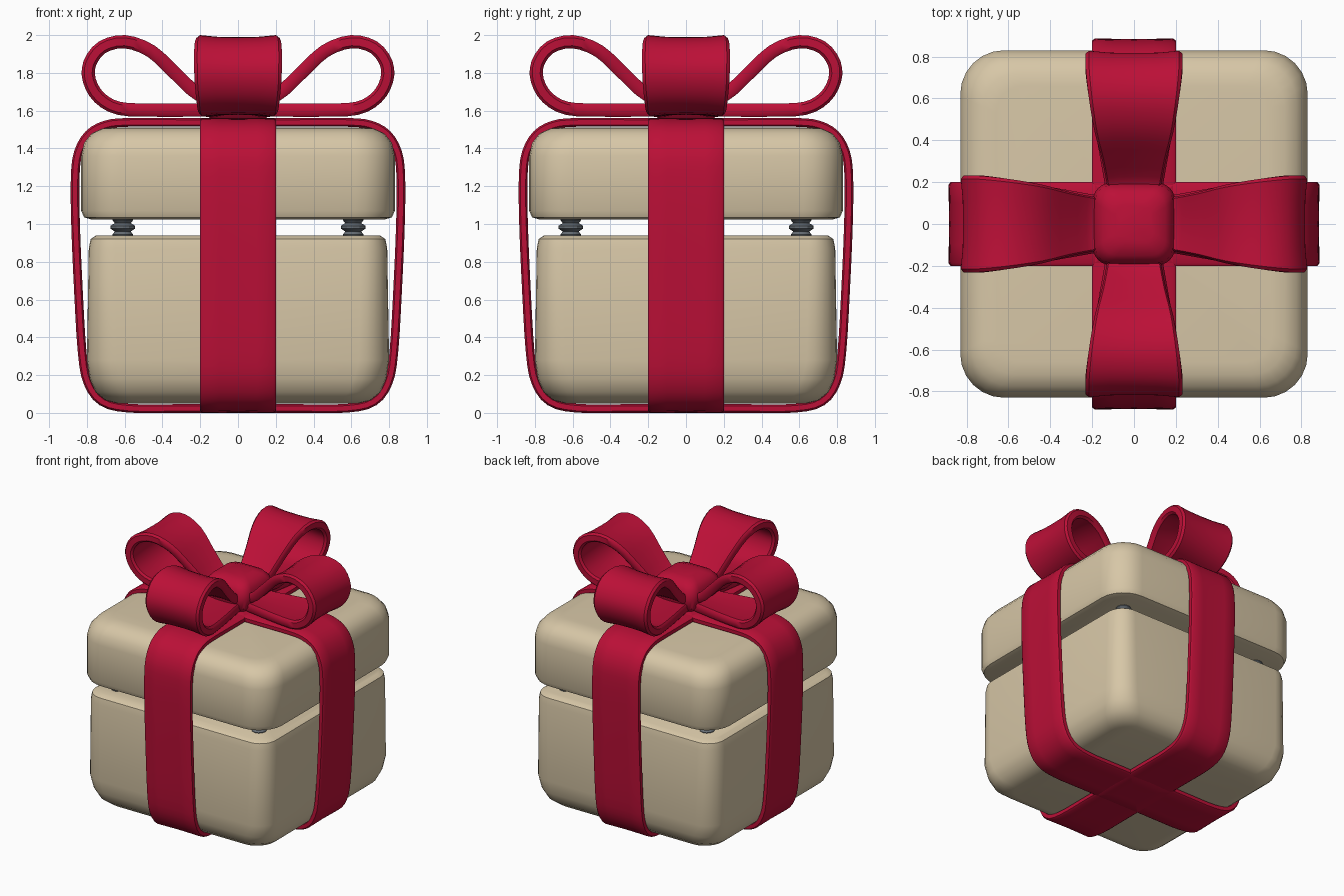
import bpy, bmesh, math
from mathutils import Vector

if "Cube" in bpy.data.objects:
    bpy.data.objects.remove(bpy.data.objects["Cube"], do_unlink=True)


def material(name, rgb):
    m = bpy.data.materials.new(name)
    m.use_nodes = True
    m.diffuse_color = (*rgb, 1)
    bsdf = m.node_tree.nodes["Principled BSDF"]
    bsdf.inputs["Base Color"].default_value = (*rgb, 1)
    bsdf.inputs["Roughness"].default_value = 0.6
    return m


TAN = material("tan card", (0.68, 0.57, 0.385))
RED = material("crimson ribbon", (0.50, 0.005, 0.038))
GREY = material("grey metal", (0.13, 0.15, 0.17))


def loft(name, rings, mat, angle=40, close=False, turn=0, place=(0, 0, 0)):
    """Skin a list of equal-length point rings; cap the ends unless closed."""
    bm = bmesh.new()
    loops = [[bm.verts.new(p) for p in ring] for ring in rings]
    pairs = list(zip(loops, loops[1:]))
    if close:
        pairs.append((loops[-1], loops[0]))
    else:
        bm.faces.new(loops[0])
        bm.faces.new(loops[-1])
    n = len(loops[0])
    for a, b in pairs:
        for i in range(n):
            j = (i + 1) % n
            bm.faces.new((a[i], a[j], b[j], b[i]))
    bmesh.ops.recalc_face_normals(bm, faces=bm.faces)
    mesh = bpy.data.meshes.new(name)
    bm.to_mesh(mesh)
    bm.free()
    mesh.materials.append(mat)
    ob = bpy.data.objects.new(name, mesh)
    ob.rotation_euler.z = turn
    ob.location = place
    bpy.context.collection.objects.link(ob)
    bpy.ops.object.select_all(action='DESELECT')
    ob.select_set(True)
    bpy.context.view_layer.objects.active = ob
    bpy.ops.object.shade_smooth_by_angle(angle=math.radians(angle))
    return ob


def rounded_square(half, radius, z, steps=6):
    pts = []
    for q in range(4):
        mid = math.pi / 2 * q + math.pi / 4
        centre = Vector((math.cos(mid), math.sin(mid))) * (half - radius) * math.sqrt(2)
        for s in range(steps + 1):
            a = math.pi / 2 * (q + s / steps)
            pts.append((centre.x + radius * math.cos(a),
                        centre.y + radius * math.sin(a), z))
    return pts


def rounded_box(name, profile, mat, place=(0, 0, 0)):
    return loft(name, [rounded_square(h, r, z) for h, r, z in profile], mat, place=place)


def smooth_path(points, closed, steps=3):
    """Catmull-Rom curve through (distance, height, half width) points."""
    pts = [Vector(p) for p in points]
    n = len(pts)
    get = (lambda i: pts[i % n]) if closed else (lambda i: pts[max(0, min(n - 1, i))])
    out = []
    for i in range(n if closed else n - 1):
        a, b, c, d = (get(i + k) for k in (-1, 0, 1, 2))
        for s in range(steps):
            t = s / steps
            out.append(0.5 * (2 * b + (c - a) * t + (2 * a - 5 * b + 4 * c - d) * t ** 2
                              + (3 * b - a - 3 * c + d) * t ** 3))
    return out if closed else out + [pts[-1]]


def band(name, points, thick, dish, closed, turn):
    """Sweep a ribbon cross-section, thinned by dish in the middle, along a path."""
    mid = 0.5 - dish
    half = [(1, -0.3), (1, 0.3), (0.93, 0.5), (0.5, mid + 0.03), (0, mid),
            (-0.5, mid + 0.03), (-0.93, 0.5)]
    section = half[1:] + [(-1, 0.3)] + [(-u, -v) for u, v in half[1:]] + [(1, -0.3)]
    path = smooth_path(points, closed)
    n = len(path)
    rings = []
    for i, p in enumerate(path):
        before = path[i - 1] if closed or i else p
        after = path[(i + 1) % n] if closed or i < n - 1 else p
        t = (after - before).xy.normalized()
        rings.append([(p.x - t.y * v * thick, u * p.z, p.y + t.x * v * thick)
                      for u, v in section])
    return loft(name, rings, RED, 45, closed, turn)


# Box and overhanging lid: (half width, corner radius, height)
rounded_box("box_base", [(0.64, 0.12, 0.05), (0.70, 0.15, 0.065), (0.755, 0.17, 0.11),
                         (0.785, 0.17, 0.18), (0.80, 0.16, 0.28), (0.79, 0.14, 0.87),
                         (0.78, 0.13, 0.92), (0.75, 0.11, 0.94)], TAN)
rounded_box("box_lid", [(0.78, 0.17, 1.025), (0.815, 0.2, 1.035), (0.83, 0.21, 1.07),
                        (0.83, 0.21, 1.36), (0.815, 0.21, 1.43), (0.775, 0.19, 1.48),
                        (0.72, 0.16, 1.505), (0.66, 0.13, 1.512)], TAN)

# Corner pins holding the lid above the box: (radius, height)
pin = [(0.045, 0.92), (0.055, 0.945), (0.042, 0.96), (0.065, 0.975), (0.065, 0.99),
       (0.042, 1.005), (0.055, 1.02), (0.05, 1.05)]
for sx, sx_name in ((1, "left"), (-1, "right")):
    for sy, sy_name in ((-1, "front"), (1, "back")):
        rings = [[(r * math.cos(k * math.pi / 6), r * math.sin(k * math.pi / 6), z)
                  for k in range(12)] for r, z in pin]
        loft(f"pin_{sy_name}_{sx_name}", rings, GREY, 30, place=(sx * 0.61, sy * 0.61, 0))

# Two ribbons wrapped around box and lid, mirrored from one side
side = [(0.3, 0.023), (0.58, 0.025), (0.72, 0.06), (0.795, 0.16), (0.825, 0.32),
        (0.845, 0.65), (0.86, 1.0), (0.862, 1.25), (0.845, 1.38), (0.79, 1.475),
        (0.70, 1.525), (0.58, 1.538), (0.3, 1.538)]
wrap = [(x, z, 0.2) for x, z in side] + [(-x, z, 0.2) for x, z in reversed(side)]
for name, turn in (("ribbon_across", 0), ("ribbon_along", math.pi / 2)):
    band(name, wrap, 0.046, 0.06, True, turn)

# Four bow loops, narrowing towards the knot
bow = [(0.08, 1.67, 0.12), (0.2, 1.68, 0.13), (0.33, 1.795, 0.155), (0.46, 1.915, 0.19),
       (0.60, 1.965, 0.215), (0.72, 1.935, 0.23), (0.785, 1.85, 0.232),
       (0.787, 1.76, 0.23), (0.735, 1.67, 0.22), (0.63, 1.612, 0.21),
       (0.45, 1.603, 0.185), (0.25, 1.603, 0.15), (0.08, 1.603, 0.12)]
for i, where in enumerate(("left", "back", "right", "front")):
    band("bow_loop_" + where, bow, 0.07, 0.16, False, i * math.pi / 2)

# Pillow-shaped knot
rounded_box("bow_knot", [(0.15, 0.06, 1.56), (0.185, 0.07, 1.60), (0.195, 0.08, 1.67),
                         (0.185, 0.08, 1.74), (0.15, 0.07, 1.78), (0.09, 0.05, 1.80)], RED)
